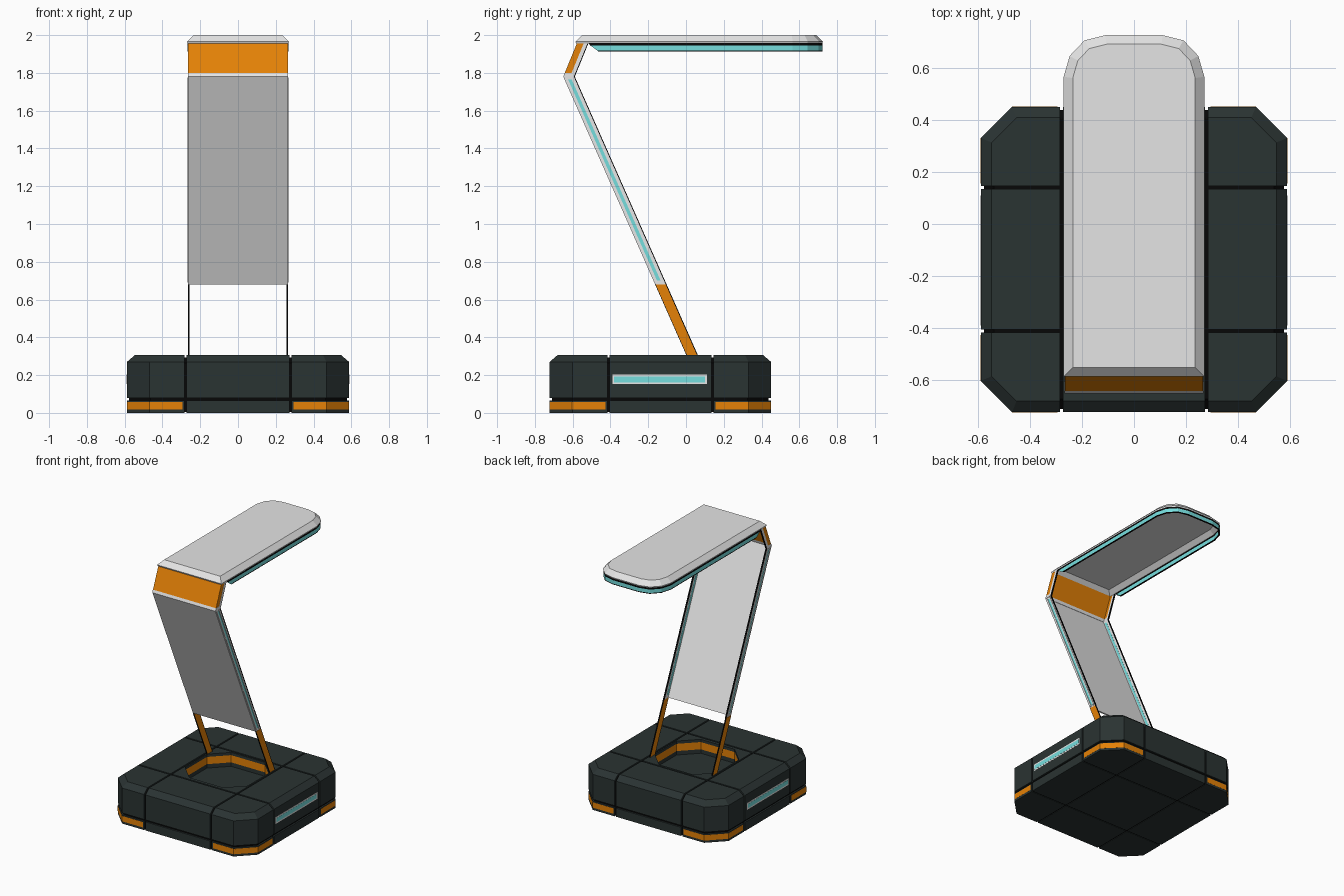
import bpy, bmesh
from mathutils import Vector

if "Cube" in bpy.data.objects:
    bpy.data.objects.remove(bpy.data.objects["Cube"])


def material(name, r, g, b):
    m = bpy.data.materials.new(name)
    m.use_nodes = True
    m.diffuse_color = (r, g, b, 1)
    m.node_tree.nodes["Principled BSDF"].inputs["Base Color"].default_value = (r, g, b, 1)
    return m


DARK = material("dark green grey", 0.023, 0.033, 0.032)
BLACK = material("black", 0.002, 0.002, 0.002)
ORANGE = material("orange", 0.78, 0.22, 0.002)
GREY = material("light grey", 0.78, 0.78, 0.78)
WHITE = material("white", 1.0, 1.0, 1.0)
CYAN = material("cyan light", 0.18, 0.73, 0.73)


def finish(bm, name, mats):
    bmesh.ops.recalc_face_normals(bm, faces=bm.faces)
    mesh = bpy.data.meshes.new(name)
    bm.to_mesh(mesh)
    bm.free()
    for m in mats:
        mesh.materials.append(m)
    ob = bpy.data.objects.new(name, mesh)
    bpy.context.collection.objects.link(ob)
    return ob


def octagon(x0, x1, y0, y1, c):
    return [(x0 + c, y0), (x1 - c, y0), (x1, y0 + c), (x1, y1 - c),
            (x1 - c, y1), (x0 + c, y1), (x0, y1 - c), (x0, y0 + c)]


def inset(outline, d):
    """Move a counter-clockwise outline inwards by d."""
    pts = [Vector(p) for p in outline]
    out = []
    for i, p in enumerate(pts):
        a = (p - pts[i - 1]).normalized()
        b = (pts[(i + 1) % len(pts)] - p).normalized()
        n, m = Vector((-a.y, a.x)), Vector((-b.y, b.x))
        out.append(tuple(p + (n + m) * d / (1 + n.dot(m))))
    return out


def loft(layers):
    """Closed solid through (outline, z) layers; also returns the side faces."""
    bm = bmesh.new()
    rings = [[bm.verts.new((x, y, z)) for x, y in o] for o, z in layers]
    sides = []
    for lo, hi in zip(rings, rings[1:]):
        n = len(lo)
        sides.append([bm.faces.new((lo[i], lo[(i + 1) % n], hi[(i + 1) % n], hi[i]))
                      for i in range(n)])
    bm.faces.new(rings[0])
    bm.faces.new(rings[-1])
    return bm, sides


def cell(layers, xr, yr, name, mat):
    """Part of a lofted solid inside an x range and a y range."""
    bm, _ = loft(layers)
    for axis, (lo, hi) in ((0, xr), (1, yr)):
        for limit, sign in ((lo, -1), (hi, 1)):
            co, no = Vector((0, 0, 0)), Vector((0, 0, 0))
            co[axis], no[axis] = limit, sign
            bmesh.ops.bisect_plane(bm, geom=bm.verts[:] + bm.edges[:] + bm.faces[:],
                                   plane_co=co, plane_no=no, clear_outer=True)
            bmesh.ops.holes_fill(bm, edges=[e for e in bm.edges if e.is_boundary], sides=0)
    return finish(bm, name, [mat])


def slab(name, profile, x0, x1, mat):
    """Extrude a (y, z) profile along x."""
    bm = bmesh.new()
    a, b = ([bm.verts.new((x, y, z)) for y, z in profile] for x in (x0, x1))
    n = len(a)
    for i in range(n):
        bm.faces.new((a[i], a[(i + 1) % n], b[(i + 1) % n], b[i]))
    bm.faces.new(a)
    bm.faces.new(b)
    return finish(bm, name, [mat])


def pair(name, profile, x0, x1, mat):
    slab("left_" + name, profile, x0, x1, mat)
    slab("right_" + name, profile, -x1, -x0, mat)


# Base: nine blocks split by dark grooves
TOP = 0.306
BASE = octagon(-0.588, 0.588, -0.722, 0.45, 0.12)
HOLE = octagon(-0.262, 0.262, -0.38, 0.12, 0.12)
upper = [(BASE, 0.08), (BASE, 0.27), (inset(BASE, 0.042), TOP)]
lower = [(BASE, 0), (BASE, 0.065)]
band = [(inset(BASE, -0.0008), 0.017), (inset(BASE, -0.0008), 0.058)]
columns = {"right": (-1, -0.284), "middle": (-0.272, 0.272), "left": (0.284, 1)}
rows = {"front": (-1, -0.416), "centre": (-0.404, 0.134), "back": (0.146, 1)}
for cname, xr in columns.items():
    for rname, yr in rows.items():
        tag = f"{rname}_{cname}"
        cell(lower, xr, yr, "base_foot_" + tag, DARK)
        if tag != "centre_middle":
            cell(upper, xr, yr, "base_block_" + tag, DARK)
        if rname != "centre" and cname != "middle":
            bx = [v + (0.01 if v > 0 else -0.01) for v in xr]
            by = (yr[0], yr[1] - 0.01) if rname == "front" else (yr[0] + 0.01, yr[1])
            cell(band, bx, by, "corner_band_" + tag, ORANGE)

# Centre block with an orange-walled recess
rim = octagon(-0.272, 0.272, -0.404, 0.134, 0.005)
bm, sides = loft([(rim, 0.08), (rim, TOP), (HOLE, TOP), (HOLE, 0.285), (HOLE, 0.23), (HOLE, 0.2)])
for f in sides[3]:
    f.material_index = 1
finish(bm, "base_centre_recess", [DARK, ORANGE])

# Black core seen through the grooves
core, well = inset(BASE, 0.012), inset(HOLE, -0.008)
bm, _ = loft([(core, 0.004), (core, 0.263), (inset(BASE, 0.05), 0.294), (well, 0.294), (well, 0.19)])
finish(bm, "base_core", [BLACK])


def rect(y0, y1, z0, z1):
    return [(y0, z0), (y1, z0), (y1, z1), (y0, z1)]


# Side lights on the base
pair("light_frame", rect(-0.39, 0.11, 0.152, 0.203), 0.586, 0.589, WHITE)
pair("base_light", rect(-0.38, 0.10, 0.162, 0.193), 0.587, 0.590, CYAN)


# Arm: leans forward to the knee, then back up to the head
def arm(z0, z1, t0, t1):
    def y(z):
        return -0.442 * (z - 0.31) if z <= 1.78 else -0.65 + 0.41 * (z - 1.78)
    return [(y(z0) + t0, z0), (y(z0) + t1, z0), (y(z1) + t1, z1), (y(z1) + t0, z1)]


pair("lower_arm", arm(0.29, 0.68, 0.003, 0.056), 0.258, 0.266, ORANGE)
pair("lower_arm_front_edge", arm(0.29, 0.68, 0, 0.003), 0.258, 0.266, BLACK)
pair("lower_arm_back_edge", arm(0.29, 0.68, 0.056, 0.061), 0.258, 0.266, BLACK)

# Thin front panel with side flanges that hold recessed lights
slab("arm_panel", arm(0.68, 1.78, 0, 0.012), -0.264, 0.264, GREY)
pair("arm_flange", arm(0.68, 1.78, 0.001, 0.056), 0.256, 0.263, GREY)
pair("arm_light", arm(0.7, 1.765, 0.019, 0.038), 0.2552, 0.2638, CYAN)
pair("arm_light_front_rail", arm(0.69, 1.775, 0.009, 0.019), 0.26, 0.267, WHITE)
pair("arm_light_back_rail", arm(0.69, 1.775, 0.038, 0.048), 0.26, 0.267, WHITE)
pair("arm_back_edge", arm(0.68, 1.78, 0.056, 0.061), 0.255, 0.266, BLACK)

# Knee
slab("knee_hinge", arm(1.78, 1.8, 0, 0.014), -0.266, 0.266, WHITE)
slab("knee_panel", arm(1.8, 1.956, 0, 0.014), -0.264, 0.264, ORANGE)
pair("knee_side", arm(1.8, 1.956, 0.001, 0.038), 0.256, 0.265, ORANGE)
pair("knee_side_strip", arm(1.78, 1.956, 0.036, 0.056), 0.256, 0.266, WHITE)
pair("knee_hinge_side", arm(1.78, 1.8, 0, 0.056), 0.256, 0.266, WHITE)
pair("knee_back_edge", arm(1.78, 1.956, 0.056, 0.061), 0.255, 0.266, BLACK)


# Head: rounded at the free end
def head(front):
    half = [(0.27, front), (0.27, 0.565), (0.247, 0.645), (0.19, 0.705), (0.11, 0.725)]
    return half + [(-x, y) for x, y in reversed(half)]


# Hollow shell, open underneath
shell = head(-0.585)
bm, _ = loft([(inset(shell, 0.045), 1.987), (inset(shell, 0.014), 1.955), (inset(shell, 0.004), 1.955),
              (shell, 1.965), (inset(shell, 0.035), 2)])
finish(bm, "head_shell", [GREY])


# Light strip hanging below the shell, open towards the knee
def strip(front):
    return inset(head(front), 0.003) + inset(head(front), 0.012)[::-1]


bm, sides = loft([(strip(-0.465), 1.912), (strip(-0.472), 1.918),
                  (strip(-0.508), 1.944), (strip(-0.52), 1.957)])
for f in bm.faces:
    f.material_index = 1
for f in sides[1]:
    f.material_index = 0
finish(bm, "head_light_strip", [CYAN, BLACK])
